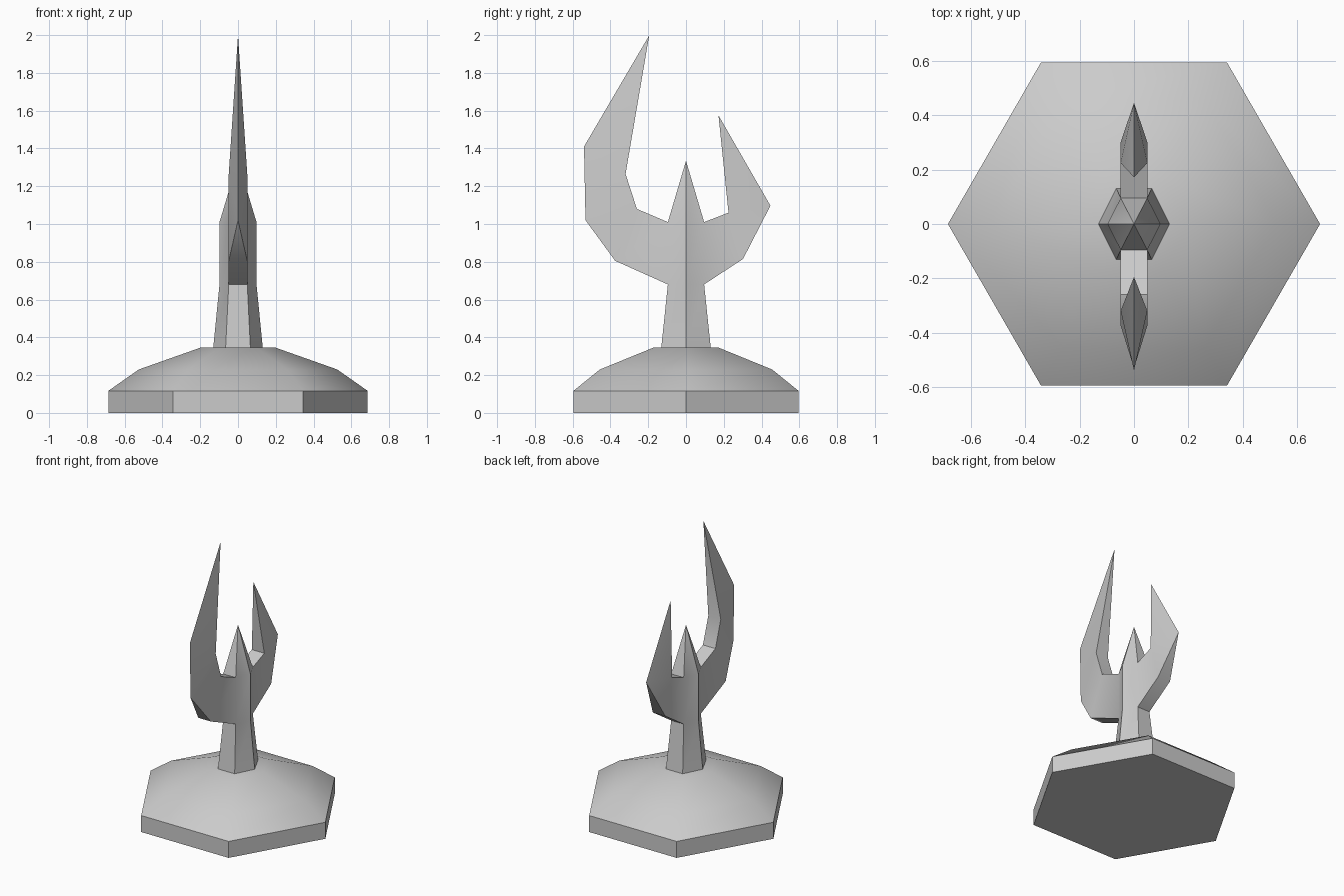
import bpy, bmesh, math

cube = bpy.data.objects.get("Cube")
if cube:
    bpy.data.objects.remove(cube, do_unlink=True)

stone = bpy.data.materials.new("stone grey")
stone.use_nodes = True
GREY = (0.6, 0.6, 0.6, 1)
stone.diffuse_color = GREY
stone.node_tree.nodes["Principled BSDF"].inputs["Base Color"].default_value = GREY


def hex_ring(bm, rx, ry, z):
    """Six-sided ring with corners on the x axis; ry is the y reach."""
    pts = [(1, 0), (0.5, 1), (-0.5, 1), (-1, 0), (-0.5, -1), (0.5, -1)]
    return [bm.verts.new((rx * x, ry * y, z)) for x, y in pts]


def stack(bm, levels, skip=()):
    """Join hexagon rings; skip holds (level, side) pairs left open."""
    rings = [hex_ring(bm, *lv) for lv in levels]
    for k in range(len(rings) - 1):
        a, b = rings[k], rings[k + 1]
        for i in range(6):
            if (k, i) not in skip:
                j = (i + 1) % 6
                bm.faces.new((a[i], a[j], b[j], b[i]))
    bm.faces.new(rings[0][::-1])
    return rings


def finish(bm, name):
    bmesh.ops.remove_doubles(bm, verts=bm.verts, dist=0.0005)
    bmesh.ops.recalc_face_normals(bm, faces=bm.faces)
    mesh = bpy.data.meshes.new(name)
    bm.to_mesh(mesh)
    bm.free()
    obj = bpy.data.objects.new(name, mesh)
    bpy.context.collection.objects.link(obj)
    mesh.materials.append(stone)
    bpy.ops.object.select_all(action="DESELECT")
    obj.select_set(True)
    bpy.context.view_layer.objects.active = obj
    bpy.ops.object.shade_smooth_by_angle(angle=math.radians(40))
    return obj


def prong(bm, sections):
    """Sweep a four-corner section; each entry is outer (y, z, half width) and inner."""
    loops = []
    for (oy, oz, ow), (iy, iz, iw) in sections:
        corners = [(ow, oy, oz), (-ow, oy, oz), (-iw, iy, iz), (iw, iy, iz)]
        loops.append([bm.verts.new(c) for c in corners])
    for a, b in zip(loops, loops[1:]):
        for i in range(4):
            j = (i + 1) % 4
            bm.faces.new((a[i], a[j], b[j], b[i]))


# Domed hexagonal base
bm = bmesh.new()
base = stack(bm, [(r, r * 0.868, z) for r, z in
                  ((0.686, 0), (0.686, 0.117), (0.525, 0.23), (0.2, 0.345))])
bm.faces.new(base[-1])
finish(bm, "base")

# Pointed column, open where the two prongs grow out of it
bm = bmesh.new()
W, Y, LOW, HIGH = 0.049, 0.096, 0.68, 1.01
column = stack(bm, [(0.131, 0.131, 0.345), (2 * W, Y, LOW), (2 * W, Y, HIGH)],
               skip={(1, 1), (1, 4)})
top = column[-1]
apex = bm.verts.new((0, 0, 1.335))
for i in range(6):
    bm.faces.new((top[i], top[(i + 1) % 6], apex))

# Tall front prong
inner = (-0.32, 1.265, W)
tip = (-0.195, 1.998, 0)
prong(bm, [((-Y, LOW, W), (-Y, HIGH, W)),
           ((-0.375, 0.805, W), (-0.26, 1.08, W)),
           ((-0.532, 1.02, 0), inner),
           ((-0.54, 1.41, 0), inner),
           (tip, tip)])

# Short back prong
inner = (0.225, 1.06, W)
tip = (0.172, 1.575, 0)
prong(bm, [((Y, LOW, W), (Y, HIGH, W)),
           ((0.302, 0.815, W), inner),
           ((0.447, 1.097, 0), inner),
           (tip, tip)])
finish(bm, "pronged_column")
